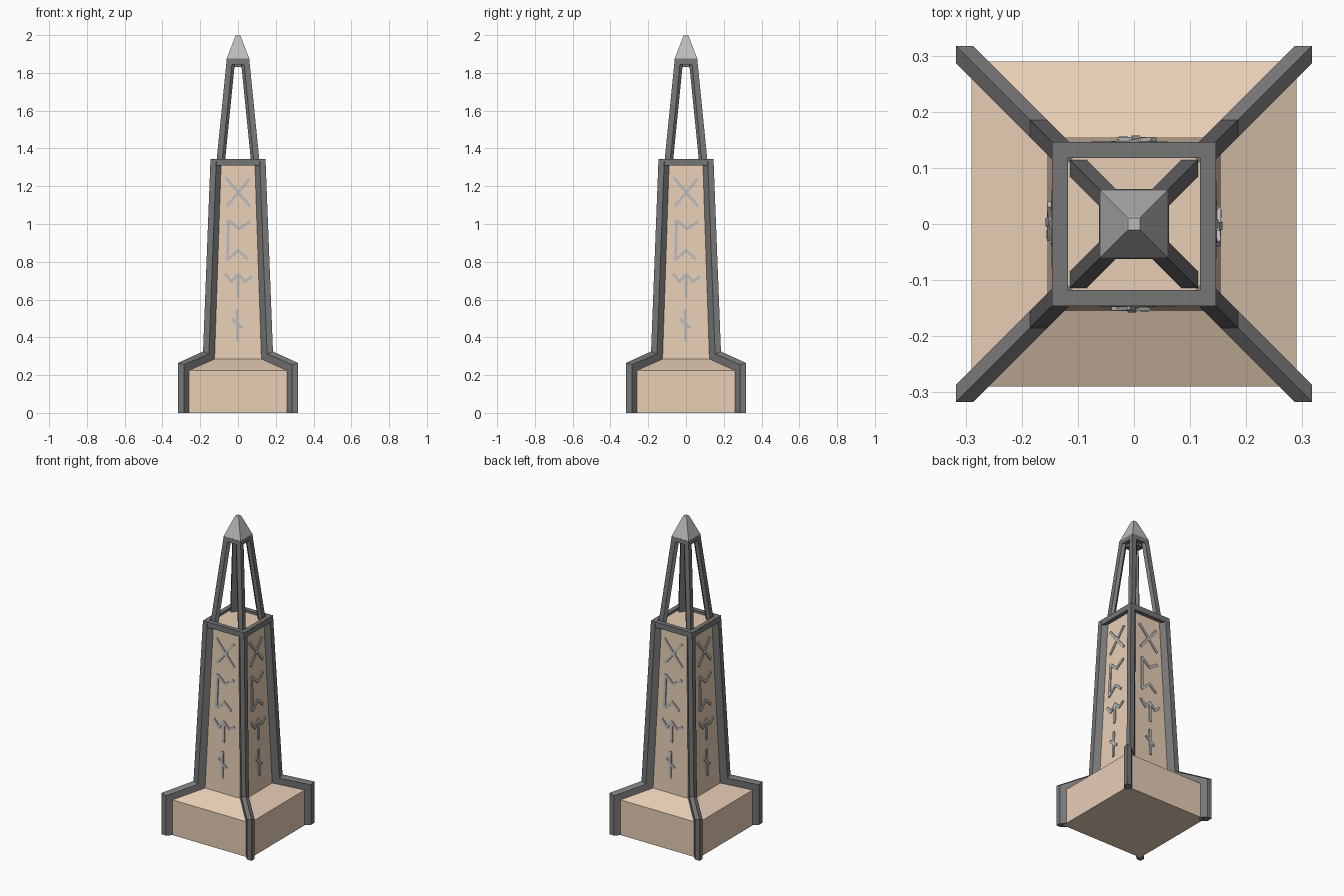
import bpy, bmesh, math
from mathutils import Vector, Matrix

if "Cube" in bpy.data.objects:
    bpy.data.objects.remove(bpy.data.objects["Cube"])


def material(name, rgb):
    m = bpy.data.materials.new(name)
    m.diffuse_color = (*rgb, 1)
    m.use_nodes = True
    m.node_tree.nodes["Principled BSDF"].inputs["Base Color"].default_value = m.diffuse_color
    return m


STONE = material("sandstone", (0.8, 0.62, 0.46))
IRON = material("dark_iron", (0.18, 0.18, 0.18))
STEEL = material("pale_steel", (0.5, 0.5, 0.5))


def loft(bm, rings, close=False):
    """Skin a list of equal-length point rings; cap the ends or join them."""
    vs = [[bm.verts.new(p) for p in r] for r in rings]
    n = len(vs[0])
    pairs = list(zip(vs, vs[1:])) + ([(vs[-1], vs[0])] if close else [])
    for a, b in pairs:
        for i in range(n):
            j = (i + 1) % n
            bm.faces.new((a[i], a[j], b[j], b[i]))
    if not close:
        bm.faces.new(vs[0][::-1])
        bm.faces.new(vs[-1])


def finish(bm, name, mat, turn=0):
    bmesh.ops.recalc_face_normals(bm, faces=bm.faces)
    bm.transform(Matrix.Rotation(turn * math.pi / 2, 4, 'Z'))
    me = bpy.data.meshes.new(name)
    bm.to_mesh(me)
    bm.free()
    me.materials.append(mat)
    ob = bpy.data.objects.new(name, me)
    bpy.context.collection.objects.link(ob)
    return ob


def square(h, z):
    return [(-h, -h, z), (h, -h, z), (h, h, z), (-h, h, z)]


def square_solid(name, mat, profile, close=False):
    bm = bmesh.new()
    loft(bm, [square(h, z) for h, z in profile], close)
    return finish(bm, name, mat)


def corner_bar(name, path, w, d, turn):
    """Bar with a square outer corner, running inward along the diagonal."""
    bm = bmesh.new()
    loft(bm, [[(c, c, z0), (c - w, c, z1), (c - w - d, c - d, z2),
               (c - d, c - w - d, z2), (c, c - w, z1)] for c, z0, z1, z2 in path])
    finish(bm, name, IRON, turn)


# Stone pedestal and tapering shaft
LOW, HIGH = (0.155, 0.285), (0.12, 1.33)
square_solid("stone_body", STONE, [(0.29, 0), (0.29, 0.225), LOW, HIGH])

# Collar around the shaft top, small rim and pointed cap
square_solid("top_collar", IRON,
             [(0.146, 1.31), (0.146, 1.345), (0.118, 1.345), (0.118, 1.31)], True)
square_solid("cap_rim", IRON, [(0.062, 1.845), (0.06, 1.875)])
square_solid("cap_plug", IRON, [(0.035, 1.83), (0.035, 1.85)])
square_solid("pointed_cap", STEEL, [(0.06, 1.874), (0.014, 1.995), (0.011, 2.0)])

# Iron edging on the four corners, and the open struts under the cap
for k in range(4):
    corner_bar(f"corner_edging_{k + 1}",
               [(0.317, 0, 0, 0), (0.317, 0.265, 0.255, 0.215),
                (0.185, 0.325, 0.312, 0.27), (0.146, 1.335, 1.335, 1.325)],
               0.031, 0.035, k)
    corner_bar(f"spire_strut_{k + 1}",
               [(0.115, 1.32, 1.32, 1.32), (0.061, 1.86, 1.86, 1.86)],
               0.03, 0.015, k)

# Raised angular marks on each face, as polylines in (x, z)
MARKS = [
    [(-0.063, 1.243), (0.063, 1.095)],
    [(0.058, 1.235), (-0.058, 1.095)],
    [(0.06, 1.01), (0.005, 0.973), (-0.05, 1.02), (-0.055, 0.81),
     (0.0, 0.86), (0.047, 0.818)],
    [(-0.067, 0.735), (-0.035, 0.695), (0, 0.735), (0.037, 0.695), (0.07, 0.72)],
    [(0, 0.735), (0, 0.61)],
    [(-0.005, 0.545), (-0.003, 0.385)],
    [(-0.032, 0.495), (0.022, 0.45)],
]


def on_face(p, out):
    t = (p.y - LOW[1]) / (HIGH[1] - LOW[1])
    return (p.x, -(LOW[0] + t * (HIGH[0] - LOW[0])) - out, p.y)


for k in range(4):
    bm = bmesh.new()
    for line in MARKS:
        for a, b in zip(line, line[1:]):
            a, b = Vector(a), Vector(b)
            u = (b - a).normalized() * 0.004
            s = Vector((-u.y, u.x)) * 1.9
            quad = [a - u - s, b + u - s, b + u + s, a - u + s]
            loft(bm, [[on_face(p, o) for p in quad] for o in (-0.005, 0.006)])
    finish(bm, f"face_marks_{k + 1}", STEEL, k)
